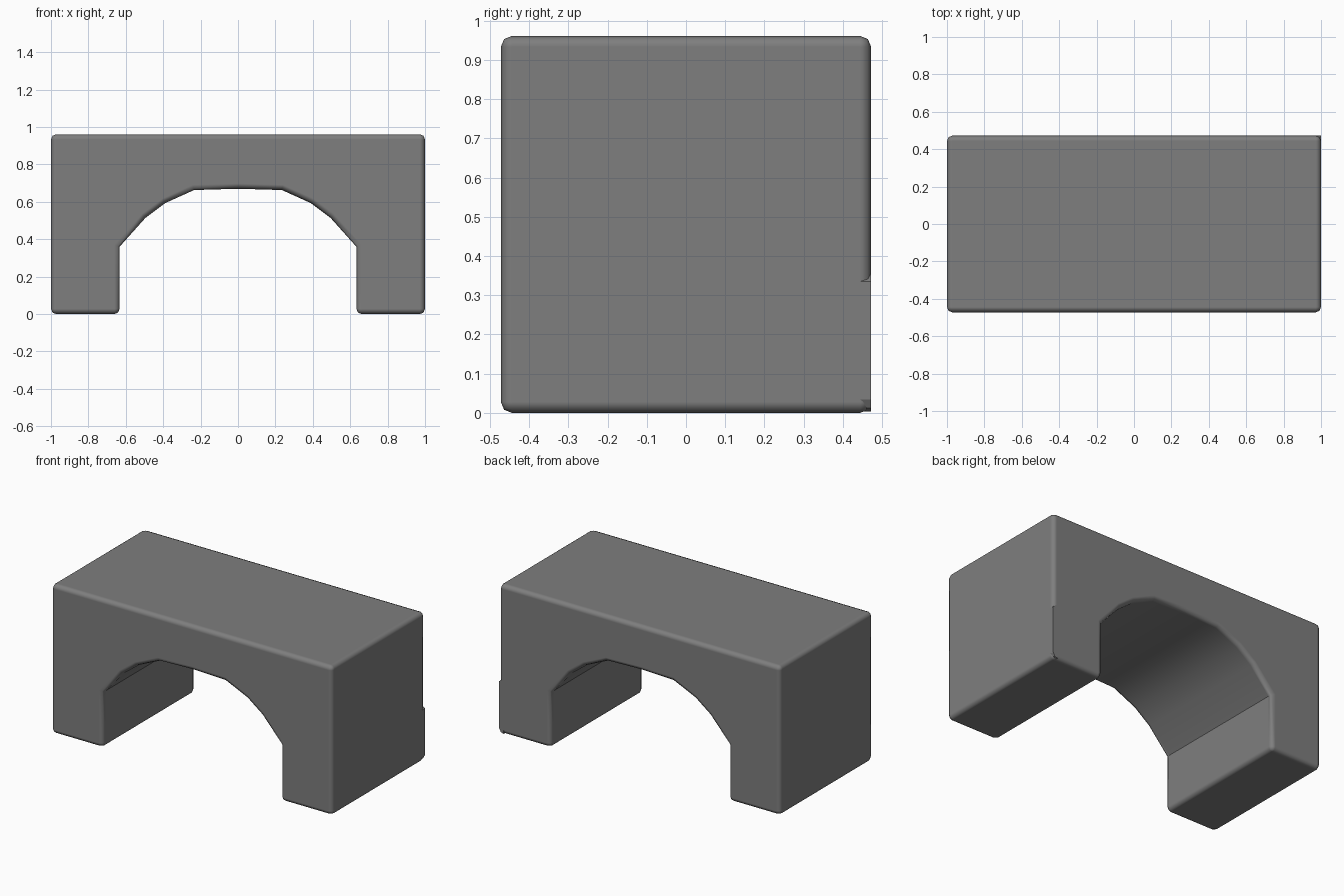
import bpy, bmesh, math

if "Cube" in bpy.data.objects:
    bpy.data.objects.remove(bpy.data.objects["Cube"])

HALF_DEPTH = 0.472
TOP = 0.961

# Dark grey finish
grey = bpy.data.materials.new("dark_grey")
grey.diffuse_color = (0.21, 0.21, 0.21, 1)
grey.use_nodes = True
grey.node_tree.nodes["Principled BSDF"].inputs["Base Color"].default_value = grey.diffuse_color


def finish(obj, width):
    """Round the hard edges and shade smoothly between them."""
    bpy.context.view_layer.objects.active = obj
    obj.select_set(True)
    bpy.ops.object.shade_smooth_by_angle(angle=math.radians(35))
    obj.select_set(False)
    bev = obj.modifiers.new("rounded_edges", 'BEVEL')
    bev.width = width
    bev.segments = 2
    bev.limit_method = 'ANGLE'
    bev.angle_limit = math.radians(60)
    bev.harden_normals = True


def extrude_profile(name, points, y0, y1):
    """Extrude an x-z outline along y."""
    bm = bmesh.new()
    face = bm.faces.new([bm.verts.new((x, y0, z)) for x, z in points])
    res = bmesh.ops.extrude_face_region(bm, geom=[face])
    verts = [g for g in res["geom"] if isinstance(g, bmesh.types.BMVert)]
    bmesh.ops.translate(bm, verts=verts, vec=(0, y1 - y0, 0))
    bmesh.ops.recalc_face_normals(bm, faces=bm.faces)
    mesh = bpy.data.meshes.new(name)
    bm.to_mesh(mesh)
    bm.free()
    mesh.materials.append(grey)
    obj = bpy.data.objects.new(name, mesh)
    bpy.context.collection.objects.link(obj)
    return obj


# Arch block: right half of the outline, mirrored to the left
half = [(0.235, 0.663), (0.39, 0.593), (0.495, 0.514), (0.633, 0.36),
        (0.633, 0.0), (1.0, 0.0), (1.0, TOP)]
outline = [(0, 0.67)] + half + [(-x, z) for x, z in reversed(half)]
arch = extrude_profile("arch_block", outline, -HALF_DEPTH, HALF_DEPTH)
finish(arch, 0.028)

# Unrounded lower part of the back right corner, tapering out at both ends
strip = [(0.968, 0.004), (0.988, 0.012), (1.0, 0.034), (1.0, 0.335), (0.968, 0.36)]
extrude_profile("square_corner", strip, 0.444, HALF_DEPTH)
